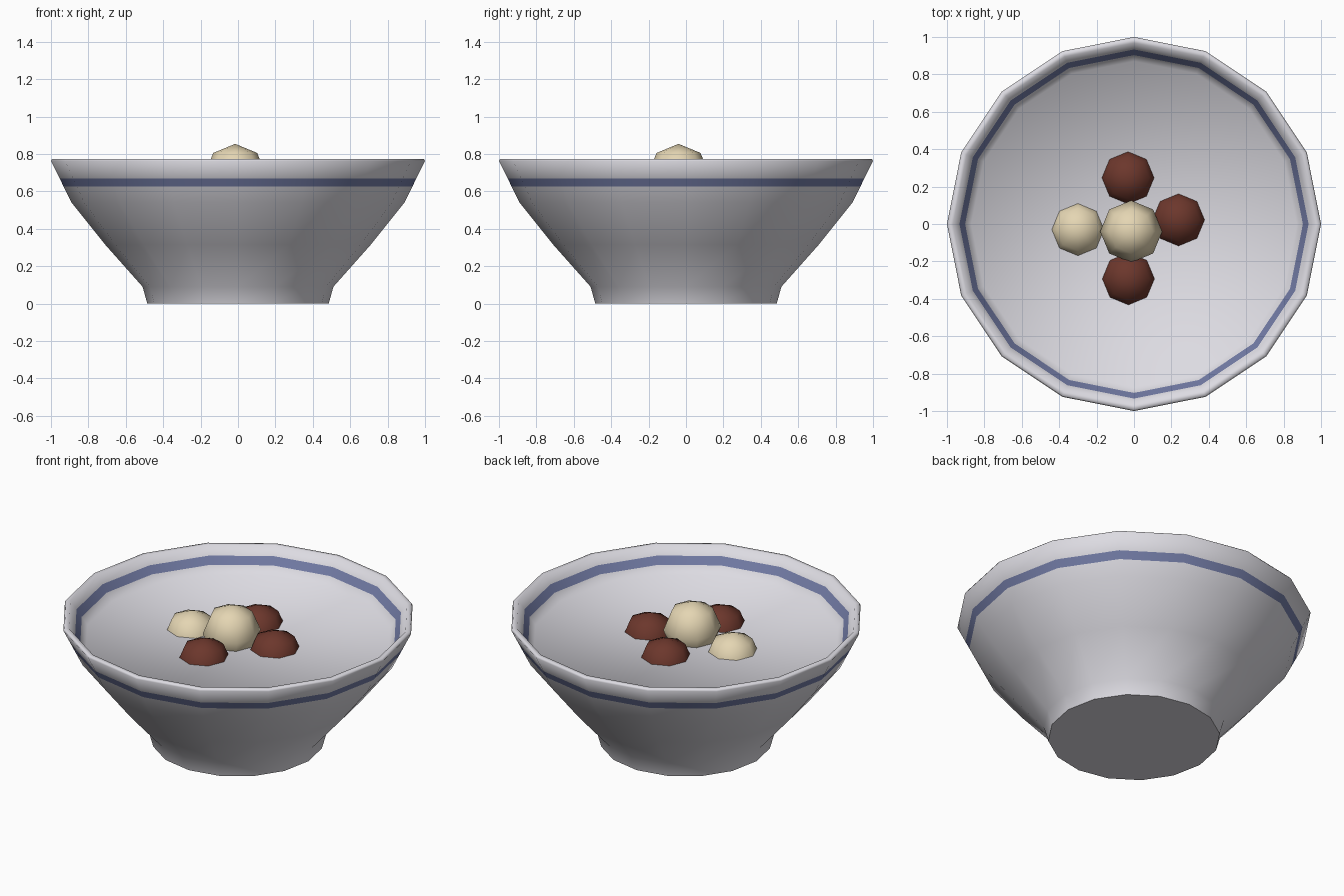
import bpy, bmesh, math
from mathutils import Matrix

if "Cube" in bpy.data.objects:
    bpy.data.objects.remove(bpy.data.objects["Cube"])

SIDES = 16


def material(name, rgb):
    m = bpy.data.materials.new(name)
    m.diffuse_color = (*rgb, 1)
    m.use_nodes = True
    m.node_tree.nodes["Principled BSDF"].inputs["Base Color"].default_value = m.diffuse_color
    return m


white = material("glazed_white", (0.72, 0.71, 0.76))
blue = material("stripe_blue", (0.17, 0.20, 0.38))
brown = material("dark_brown", (0.15, 0.038, 0.025))
cream = material("cream", (0.78, 0.67, 0.45))


def finish(name, bm, mats, angle=60):
    bmesh.ops.recalc_face_normals(bm, faces=bm.faces)
    me = bpy.data.meshes.new(name)
    bm.to_mesh(me)
    bm.free()
    for m in mats:
        me.materials.append(m)
    for p in me.polygons:
        p.use_smooth = True
    me.set_sharp_from_angle(angle=math.radians(angle))
    ob = bpy.data.objects.new(name, me)
    bpy.context.collection.objects.link(ob)
    return ob


def ring(bm, r, z):
    return [bm.verts.new((r * math.cos(i * math.tau / SIDES),
                          r * math.sin(i * math.tau / SIDES), z)) for i in range(SIDES)]


# bowl: lathed wall from the foot, over the rim, down to the filling
# each entry is radius, height, and whether the band above it is striped
profile = [(0.485, 0, 0), (0.51, 0.09, 0), (0.71, 0.315, 0), (0.89, 0.54, 0),
           (0.932, 0.625, 1), (0.954, 0.67, 0), (1.0, 0.763, 0), (0.993, 0.774, 0),
           (0.968, 0.774, 0), (0.933, 0.722, 1), (0.903, 0.678, 0), (0.87, 0.63, 0)]
bm = bmesh.new()
rings = [ring(bm, r, z) for r, z, _ in profile]
for k in range(len(rings) - 1):
    a, b = rings[k], rings[k + 1]
    for i in range(SIDES):
        j = (i + 1) % SIDES
        f = bm.faces.new((a[i], a[j], b[j], b[i]))
        f.material_index = profile[k][2]
bm.faces.new(rings[0])      # underside of the foot
bm.faces.new(rings[-1])     # flat filling surface
finish("bowl", bm, [white, blue])


# balls: four half sunk in the filling, one stacked on top
def ball(name, x, y, z, r, mat):
    bm = bmesh.new()
    bmesh.ops.create_uvsphere(bm, u_segments=8, v_segments=4, radius=r,
                              matrix=Matrix.Translation((x, y, z)))
    finish(name, bm, [mat], 80)


ball("left_ball", -0.30, -0.03, 0.58, 0.16, cream)
ball("right_ball", 0.238, 0.022, 0.58, 0.16, brown)
ball("back_ball", -0.032, 0.247, 0.58, 0.16, brown)
ball("front_ball", -0.03, -0.293, 0.58, 0.16, brown)
ball("top_ball", -0.015, -0.04, 0.688, 0.166, cream)
